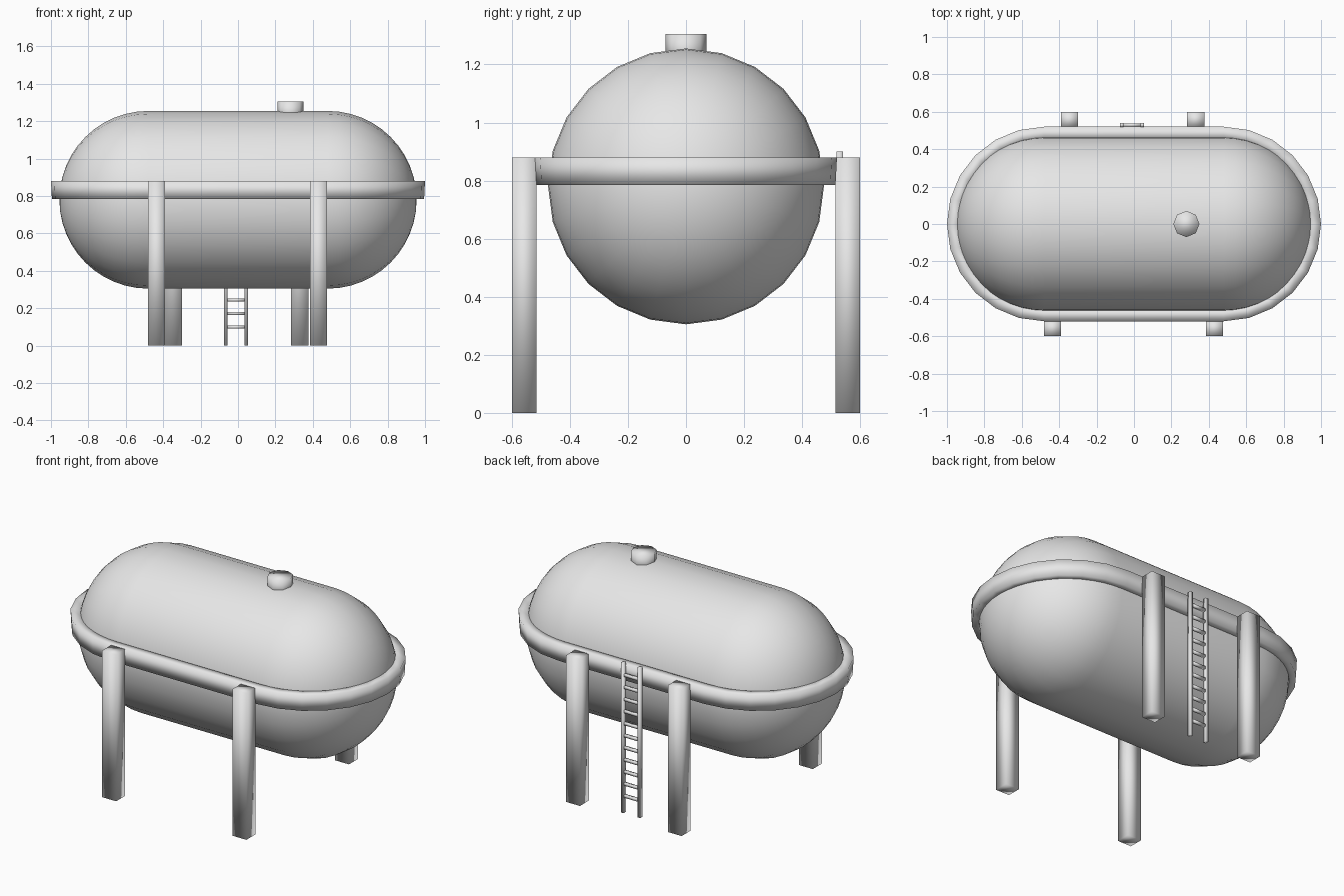
import bpy, bmesh, math

if "Cube" in bpy.data.objects:
    bpy.data.objects.remove(bpy.data.objects["Cube"])

grey = bpy.data.materials.new("plain grey")
grey.diffuse_color = (0.8, 0.8, 0.8, 1)
grey.use_nodes = True
grey.node_tree.nodes["Principled BSDF"].inputs["Base Color"].default_value = grey.diffuse_color

HALF = 0.48   # half length of the straight tank section
R = 0.475     # tank radius
ZC = 0.78     # tank axis height


def finish(name, bm, smooth=True):
    bmesh.ops.remove_doubles(bm, verts=bm.verts, dist=1e-5)
    bmesh.ops.recalc_face_normals(bm, faces=bm.faces)
    me = bpy.data.meshes.new(name)
    bm.to_mesh(me)
    bm.free()
    for p in me.polygons:
        p.use_smooth = smooth
    me.materials.append(grey)
    ob = bpy.data.objects.new(name, me)
    bpy.context.collection.objects.link(ob)
    return ob


def loft(name, rings, loop=False):
    """Bridge closed rings of points; loop joins the last ring to the first."""
    bm = bmesh.new()
    vs = [[bm.verts.new(p) for p in ring] for ring in rings]
    n = len(vs[0])
    pairs = list(zip(vs, vs[1:])) + ([(vs[-1], vs[0])] if loop else [])
    for a, b in pairs:
        for i in range(n):
            j = (i + 1) % n
            bm.faces.new((a[i], a[j], b[j], b[i]))
    return finish(name, bm)


def add_box(bm, x0, x1, y0, y1, z0, z1):
    vs = bmesh.ops.create_cube(bm, size=1)["verts"]
    for v in vs:
        v.co.x = x1 if v.co.x > 0 else x0
        v.co.y = y1 if v.co.y > 0 else y0
        v.co.z = z1 if v.co.z > 0 else z0


# Tank: capsule lying along x
profile = []
for i in range(13):
    a = math.pi / 2 * i / 12
    profile.append((-HALF - R * math.cos(a), max(R * math.sin(a), 1e-7)))
profile += [(-x, r) for x, r in reversed(profile)]
loft("tank", [[(x, r * math.sin(math.tau * k / 24), ZC + r * math.cos(math.tau * k / 24))
               for k in range(24)] for x, r in profile])

# Walkway ring: square section swept round a stadium path
section = [(0.45, 0.785), (0.515, 0.785), (0.52, 0.88), (0.45, 0.88)]
rings = []
for side in (1, -1):
    for i in range(13):
        a = -math.pi / 2 + math.pi * i / 12
        rings.append([(side * (HALF + r * math.cos(a)), side * r * math.sin(a), z)
                      for r, z in section])
loft("walkway_ring", rings, loop=True)

# Legs: front pair is set wider than the back pair
for name, x, y0, y1 in (("front_leg_left", -0.435, -0.6, -0.515),
                        ("front_leg_right", 0.43, -0.6, -0.515),
                        ("back_leg_left", -0.345, 0.515, 0.6),
                        ("back_leg_right", 0.33, 0.515, 0.6)):
    bm = bmesh.new()
    add_box(bm, x - 0.046, x + 0.046, y0, y1, 0, 0.88)
    finish(name, bm)

# Hatch on top
bm = bmesh.new()
bmesh.ops.create_cone(bm, cap_ends=True, segments=8, radius1=0.07, radius2=0.07, depth=0.105)
bmesh.ops.translate(bm, verts=bm.verts, vec=(0.28, 0, 1.2525))
finish("hatch", bm)

# Ladder at the back
bm = bmesh.new()
for x in (-0.065, 0.045):
    add_box(bm, x - 0.009, x + 0.009, 0.518, 0.54, 0, 0.9)
for k in range(11):
    z = 0.1 + 0.0725 * k
    add_box(bm, -0.06, 0.04, 0.521, 0.537, z - 0.008, z + 0.008)
finish("ladder", bm)
